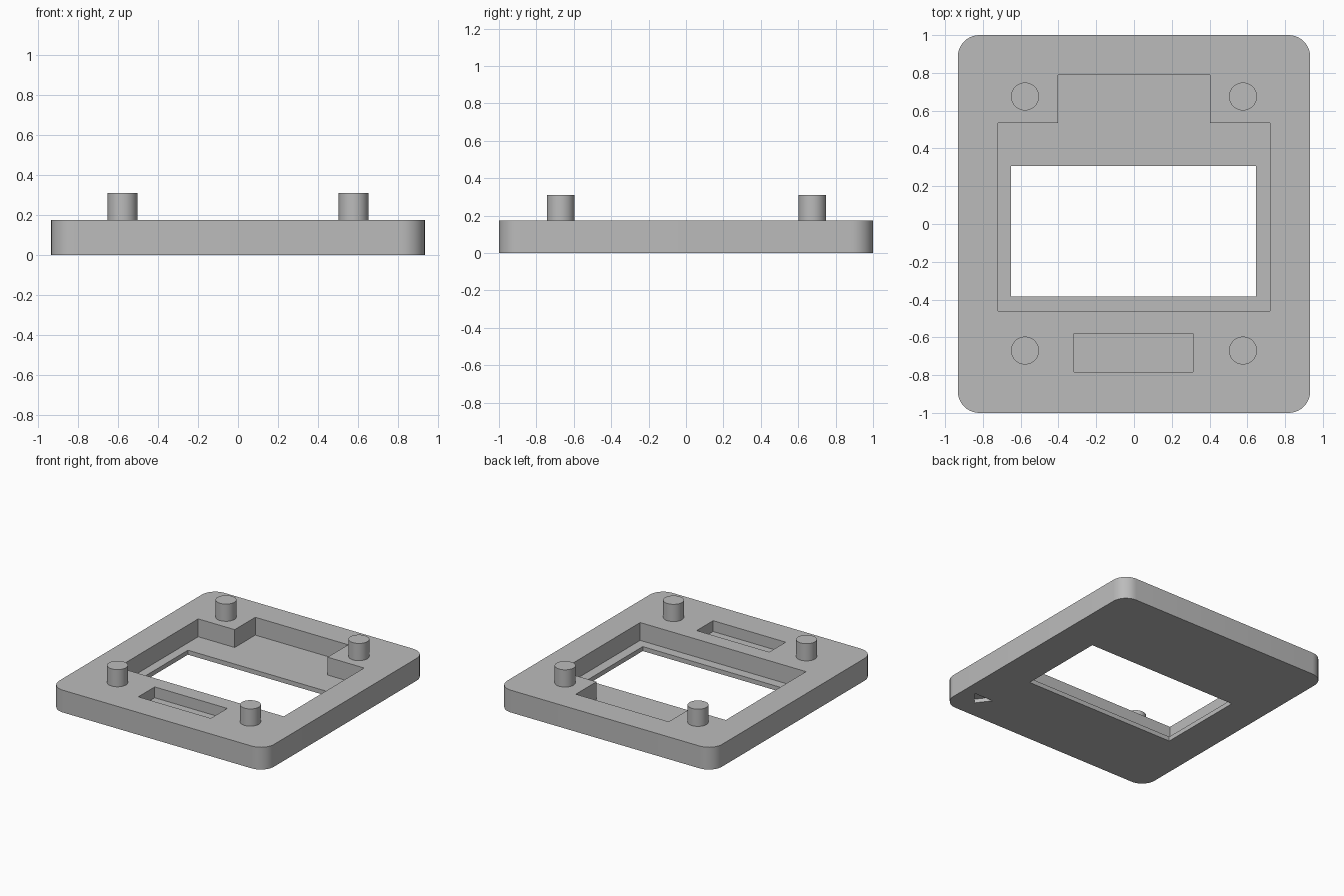
import bpy
import bmesh
import math

cube = bpy.data.objects.get("Cube")
if cube:
    bpy.data.objects.remove(cube, do_unlink=True)

PLATE_TOP = 0.175
POST_TOP = 0.31
POCKET_FLOOR = 0.035
SLOT_FLOOR = 0.09
MARK_DEPTH = 0.03

grey = bpy.data.materials.new("plain grey")
grey.use_nodes = True
colour = (0.5, 0.5, 0.5, 1)
grey.diffuse_color = colour
grey.node_tree.nodes["Principled BSDF"].inputs["Base Color"].default_value = colour


def prism(name, outline, z0, z1):
    """Extrude a closed xy outline from z0 up to z1."""
    bm = bmesh.new()
    base = bm.faces.new([bm.verts.new((x, y, z0)) for x, y in outline])
    top = bmesh.ops.extrude_face_region(bm, geom=[base])["geom"]
    verts = [v for v in top if isinstance(v, bmesh.types.BMVert)]
    bmesh.ops.translate(bm, verts=verts, vec=(0, 0, z1 - z0))
    bmesh.ops.recalc_face_normals(bm, faces=bm.faces)
    mesh = bpy.data.meshes.new(name)
    bm.to_mesh(mesh)
    bm.free()
    mesh.materials.append(grey)
    obj = bpy.data.objects.new(name, mesh)
    bpy.context.collection.objects.link(obj)
    return obj


def rect(x0, x1, y0, y1):
    return [(x0, y0), (x1, y0), (x1, y1), (x0, y1)]


def circle(cx, cy, r, n):
    return [(cx + r * math.cos(math.tau * i / n), cy + r * math.sin(math.tau * i / n))
            for i in range(n)]


def rounded_rect(hx, hy, r, steps):
    points = []
    for q, (sx, sy) in enumerate([(1, 1), (-1, 1), (-1, -1), (1, -1)]):
        for i in range(steps + 1):
            a = (q + i / steps) * math.pi / 2
            points.append((sx * (hx - r) + r * math.cos(a), sy * (hy - r) + r * math.sin(a)))
    return points


def select_only(obj):
    bpy.ops.object.select_all(action="DESELECT")
    obj.select_set(True)
    bpy.context.view_layer.objects.active = obj


def cut(target, cutter):
    cutter.hide_render = True
    mod = target.modifiers.new("cut", "BOOLEAN")
    mod.operation = "DIFFERENCE"
    mod.solver = "EXACT"
    mod.object = cutter
    select_only(target)
    bpy.ops.object.modifier_apply(modifier=mod.name)
    bpy.data.objects.remove(cutter, do_unlink=True)


# Rounded base plate
plate = prism("base_plate", rounded_rect(0.933, 1.0, 0.115, 10), 0, PLATE_TOP)

# Stepped pocket, window, shallow slot and triangular mark underneath
half = [(0.72, -0.46), (0.72, 0.535), (0.403, 0.535), (0.403, 0.79)]
pocket = half + [(-x, y) for x, y in reversed(half)]
cut(plate, prism("pocket_cutter", pocket, POCKET_FLOOR, 0.3))
cut(plate, prism("window_cutter", rect(-0.65, 0.645, -0.385, 0.307), -0.1, 0.3))
cut(plate, prism("slot_cutter", rect(-0.317, 0.313, -0.783, -0.58), SLOT_FLOOR, 0.3))
mark = [(0.68, -0.755), (0.76, -0.86), (0.84, -0.755)]
cut(plate, prism("mark_cutter", mark, -0.1, MARK_DEPTH))

# Four round posts
posts = []
for side, sx in (("left", 1), ("right", -1)):
    for end, y in (("front", -0.67), ("back", 0.675)):
        outline = circle(sx * 0.577, y, 0.074, 40)
        posts.append(prism(f"{end}_{side}_post", outline, PLATE_TOP - 0.01, POST_TOP))

for obj in [plate] + posts:
    select_only(obj)
    bpy.ops.object.shade_smooth_by_angle(angle=math.radians(30))
